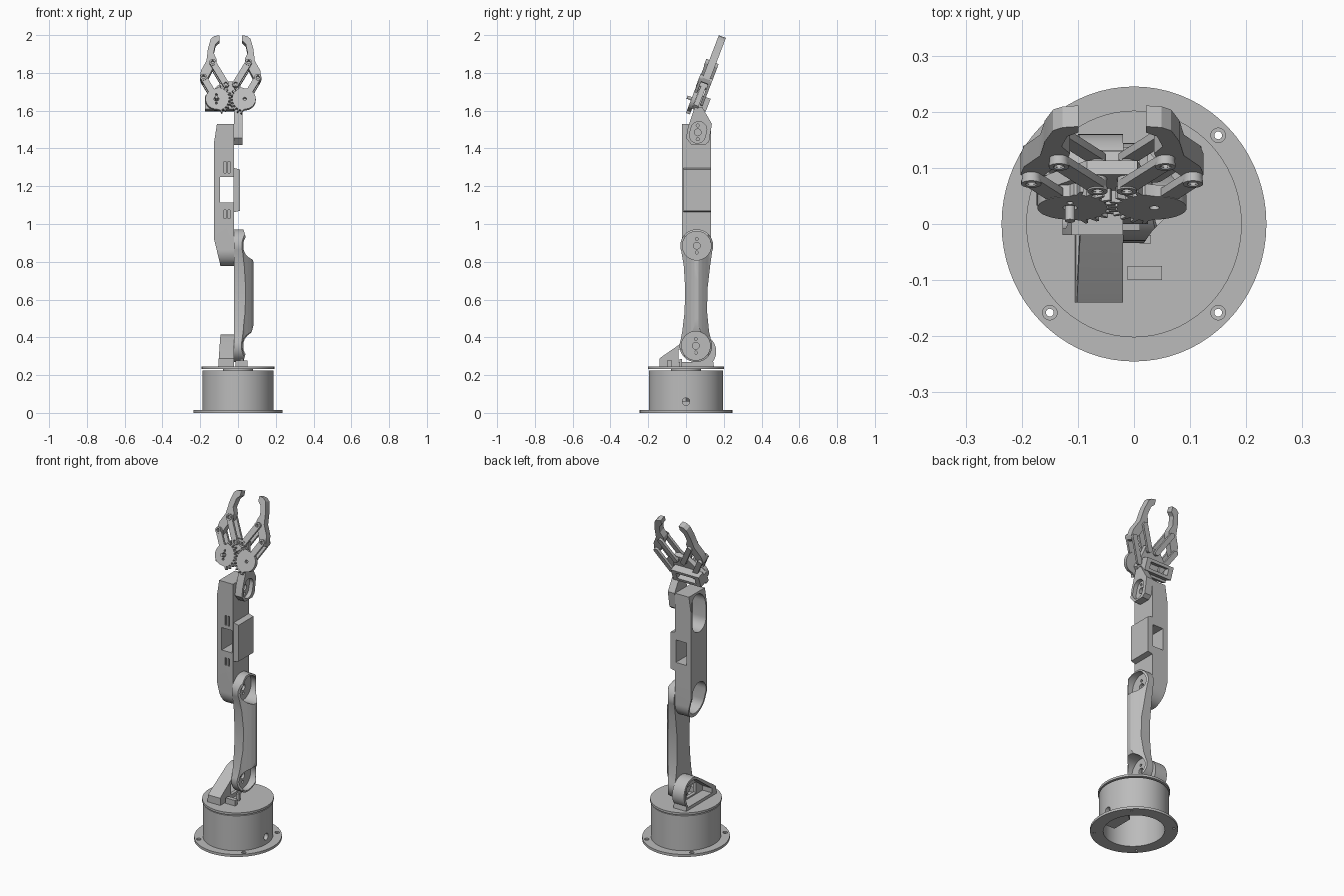
import bpy, bmesh
from math import sin, cos, pi, radians, atan2
from mathutils import Matrix, Vector

cube = bpy.data.objects.get("Cube")
if cube:
    bpy.data.objects.remove(cube, do_unlink=True)

grey = bpy.data.materials.new("light_grey")
grey.use_nodes = True
COLOUR = (0.5, 0.5, 0.5, 1)
grey.diffuse_color = COLOUR
grey.node_tree.nodes["Principled BSDF"].inputs["Base Color"].default_value = COLOUR


def frame(a, b, c, origin=(0, 0, 0)):
    return Matrix.Translation(origin) @ Matrix((a, b, c)).transposed().to_4x4()


# Drawing planes: top, side (y, z, depth x), front (x, z, depth -y), tilted gripper
TILT = radians(21)
S, C = sin(TILT), cos(TILT)
TOP = Matrix.Identity(4)
SIDE = frame((0, 1, 0), (0, 0, 1), (1, 0, 0))
FRONT = frame((1, 0, 0), (0, 0, 1), (0, -1, 0))
GRIP = frame((1, 0, 0), (0, S, C), (0, -C, S), (-0.039, 0.042, 1.6))


def prism(name, pts, lo, hi, plane=TOP):
    bm = bmesh.new()
    face = bm.faces.new([bm.verts.new((a, b, lo)) for a, b in pts])
    new = bmesh.ops.extrude_face_region(bm, geom=[face])["geom"]
    bmesh.ops.translate(bm, vec=(0, 0, hi - lo), verts=[g for g in new if isinstance(g, bmesh.types.BMVert)])
    bm.transform(plane)
    bmesh.ops.recalc_face_normals(bm, faces=bm.faces)
    mesh = bpy.data.meshes.new(name)
    bm.to_mesh(mesh)
    bm.free()
    mesh.materials.append(grey)
    ob = bpy.data.objects.new(name, mesh)
    bpy.context.collection.objects.link(ob)
    return ob


def carve(ob, cutters, operation='DIFFERENCE'):
    for cutter in cutters:
        mod = ob.modifiers.new("cut", 'BOOLEAN')
        mod.operation, mod.solver, mod.object = operation, 'EXACT', cutter
    old = ob.data
    graph = bpy.context.evaluated_depsgraph_get()
    graph.update()
    mesh = bpy.data.meshes.new_from_object(ob.evaluated_get(graph))
    ob.modifiers.clear()
    ob.data = mesh
    mesh.name = old.name
    bpy.data.meshes.remove(old)
    for cutter in cutters:
        bpy.data.meshes.remove(cutter.data)
    return ob


def arc(cx, cy, r, start=0, end=360, n=40, ry=None):
    steps = n if end - start == 360 else n + 1
    angles = [radians(start + (end - start) * i / n) for i in range(steps)]
    return [(cx + r * cos(t), cy + (ry or r) * sin(t)) for t in angles]


def rect(x0, x1, y0, y1):
    return [(x0, y0), (x1, y0), (x1, y1), (x0, y1)]


def slot(p, q, r):
    a = atan2(q[1] - p[1], q[0] - p[0]) * 180 / pi
    return arc(*q, r, a - 90, a + 90, 14) + arc(*p, r, a + 90, a + 270, 14)


def cutter(pts, lo, hi, plane=TOP):
    return prism("cutter", pts, lo, hi, plane)


def horn_holes(y, z):
    spots = [(0, 0, 0.018), (0, 0.036, 0.008), (0, -0.036, 0.008)]
    return [cutter(arc(y + a, z + b, r, n=16), -0.1, 0.1, SIDE) for a, b, r in spots]


# Base: flange with countersunk holes, hollow drum, turntable
flange = prism("base_flange", arc(0, 0, 0.236, n=72, ry=0.245), 0, 0.015)
cuts = [cutter(arc(0, 0, 0.165, n=64, ry=0.172), -0.1, 0.1)]
for i in (-1, 1):
    for j in (-1, 1):
        cuts.append(cutter(arc(0.15 * i, 0.158 * j, 0.007, n=16), -0.1, 0.1))
        cuts.append(cutter(arc(0.15 * i, 0.158 * j, 0.013, n=20), 0.007, 0.1))
carve(flange, cuts)
drum = prism("base_drum", arc(0, 0, 0.188, n=72, ry=0.197), 0.012, 0.225)
carve(drum, [cutter(arc(0, 0, 0.165, n=64, ry=0.172), -0.1, 0.205),
             cutter(arc(0, 0.06, 0.02, n=20), 0.1, 0.3, SIDE)])
prism("turntable_hub", arc(0, 0, 0.08), 0.22, 0.24)
prism("turntable", arc(0, 0, 0.192, n=72, ry=0.202), 0.232, 0.245)
prism("base_servo_mount", [(0.03, -0.13), (0.1, -0.13), (0.15, -0.07), (0.15, 0), (0.08, 0.04), (0.03, 0)], 0.06, 0.21)

# Shoulder bracket with a servo pocket facing the right
hood = [(0.148, 0.243), (-0.14, 0.243), (-0.14, 0.288), (-0.12, 0.303)]
hood += arc(0.07, 0.325, 0.09, 125, -35, 24)
bracket = prism("shoulder_bracket", hood, -0.108, -0.02, SIDE)
carve(bracket, [cutter([(-0.108, 0.2), (-0.092, 0.43), (0, 0.43), (0, 0.2)], -0.5, 0.5, FRONT)], 'INTERSECT')
pocket = [(0.13, 0.262), (-0.1, 0.262), (-0.1, 0.29)] + arc(0.07, 0.325, 0.075, 125, -25, 24)
carve(bracket, [cutter(pocket, -0.2, -0.04, SIDE),
                cutter(rect(-0.04, 0.05, 0.27, 0.335), -0.2, 0, SIDE)])
prism("cable_clip", rect(-0.012, 0.05, -0.1, -0.075), 0.244, 0.278)
prism("clip_post", rect(0.01, 0.03, -0.035, -0.02), 0.244, 0.285)

# Lower arm: two round ends joined by a concave waist with rounded outer edges
LOW, ELBOW = (0.052, 0.355), (0.057, 0.885)
outline = arc(*ELBOW, 0.087, -20, 200, 32)
outline += [(-0.012, 0.78), (-0.004, 0.65), (-0.008, 0.53), (-0.02, 0.43)]
outline += arc(*LOW, 0.086, 160, 380, 32)
outline += [(0.122, 0.43), (0.112, 0.53), (0.113, 0.65), (0.128, 0.78)]
lower_arm = prism("lower_arm", outline, -0.02, 0.082, SIDE)
taper = [(-0.02, 0.2), (0.01, 0.2), (0.035, 0.295), (0.081, 0.46), (0.081, 0.8), (0.03, 0.968), (0.03, 1.05), (-0.02, 1.05)]
half = [(-0.1, 0.1), (0.017, 0.09), (0.032, 0.068), (0.052, 0.048), (0.07, 0.028), (0.081, 0.01)]
section = [(x, 0.055 - w) for x, w in half] + [(x, 0.055 + w) for x, w in reversed(half)]
carve(lower_arm, [cutter(taper, -0.5, 0.5, FRONT), cutter(section, 0.1, 1.2)], 'INTERSECT')
cuts = []
for y, z in (LOW, ELBOW):
    cuts += [cutter(arc(y, z, 0.076), -0.005, 0.3, SIDE)] + horn_holes(y, z)
carve(lower_arm, cuts)

# Forearm: box arm with rounded elbow, window and two pockets facing the right
outline = rect(-0.02, 0.132, 1.0, 1.53)[1:3] + [(-0.02, 1.53)]
outline += arc(0.056, 0.865, 0.076, 180, 360, 28, ry=0.087)
forearm = prism("forearm", outline, -0.127, -0.02, SIDE)
taper = [(-0.02, 0.7), (-0.085, 0.7), (-0.095, 0.79), (-0.127, 0.92), (-0.127, 1.43), (-0.11, 1.54), (-0.02, 1.54)]
carve(forearm, [cutter(taper, -0.5, 0.5, FRONT)], 'INTERSECT')
cuts = [cutter(slot((0.056, 0.865), (0.056, 0.93), 0.065), -0.3, -0.038, SIDE),
        cutter(slot((0.056, 1.36), (0.056, 1.455), 0.064), -0.3, -0.038, SIDE),
        cutter(rect(-0.095, -0.025, 1.115, 1.25), -0.5, 0.5, FRONT)]
for x in (-0.073, -0.052):
    cuts.append(cutter(rect(x, x + 0.01, 1.27, 1.33), 0.008, 0.1, FRONT))
    cuts.append(cutter(rect(x, x + 0.01, 1.03, 1.075), 0.008, 0.1, FRONT))
carve(forearm, cuts)
prism("forearm_cover", [(-0.022, 1.297), (-0.022, 1.062), (0.011, 1.07), (0.011, 1.288)], -0.132, 0.012, FRONT)

# Wrist bracket
outline = [(0.045, 1.615), (0.085, 1.62), (0.137, 1.53), (0.122, 1.435), (0.1, 1.418), (0.03, 1.418), (0, 1.455), (0.01, 1.51)]
wrist = prism("wrist_bracket", outline, -0.02, 0.025, SIDE)
carve(wrist, [cutter(slot((0.06, 1.47), (0.068, 1.5), 0.042), 0, 0.3, SIDE)] + horn_holes(0.062, 1.485))

# Palm plate with servo frame behind it
palm = [(-0.135, 0.005), (0.05, 0.005), (0.075, 0.03), (0.045, 0.16), (-0.045, 0.16), (-0.135, 0.07)]
prism("palm_plate", palm, -0.015, 0.012, GRIP)
servo_frame = prism("servo_frame", rect(-0.135, 0.05, 0.018, 0.09), -0.06, -0.014, GRIP)
carve(servo_frame, [cutter(rect(-0.105, 0.02, 0.035, 0.073), -0.2, -0.02, GRIP)])

# Gripper halves, mirrored about the palm centre
GEAR, HUB, OUTER, INNER = (0.075, 0.054), (0.026, 0.14), (0.144, 0.177), (0.095, 0.262)
FINGER = [(0.06, 0.42), (0.088, 0.415), (0.105, 0.4), (0.12, 0.345), (0.128, 0.275), (0.157, 0.22),
          (0.163, 0.18), (0.154, 0.158), (0.136, 0.155), (0.122, 0.175), (0.098, 0.225), (0.08, 0.255),
          (0.075, 0.285), (0.09, 0.32), (0.08, 0.37), (0.06, 0.39)]
TEETH = 10
for side, label in ((1, "left"), (-1, "right")):
    def flip(pts):
        return [(side * a, b) for a, b in pts]

    def hole(p, r=0.009):
        return cutter(flip(arc(*p, r, n=14)), 0.014, 0.06, GRIP)

    prism(label + "_finger", flip(FINGER), -0.02, 0.02, GRIP)

    # Sector gear with teeth towards the centre
    step = 160 / TEETH
    gear = arc(*GEAR, 0.058, -90, 90, 28)
    for k in range(TEETH):
        start = 100 + step * (k + (0.25 if side > 0 else -0.25))
        for turn, r in ((0, 0.066), (0.3, 0.066), (0.42, 0.082), (0.68, 0.082), (0.8, 0.066)):
            t = radians(start + step * turn)
            gear.append((GEAR[0] + r * cos(t), GEAR[1] + r * sin(t)))
    gear_ob = prism(label + "_gear", flip(gear), 0.013, 0.035, GRIP)
    cuts = [hole(GEAR)]
    if side < 0:
        cuts = [hole(GEAR, 0.013)] + [hole((GEAR[0], GEAR[1] + d), 0.006) for d in (-0.024, 0.024)]
    carve(gear_ob, cuts)

    # Link bars in front of and behind the finger
    for p, q, name in ((GEAR, OUTER, "drive_link"), (HUB, INNER, "guide_link")):
        away = (Vector(q) - Vector(p)).normalized() * 0.045
        begin = tuple(Vector(p) + away) if p == GEAR else p
        link = prism(label + "_front_" + name, flip(slot(begin, q, 0.017)), 0.019, 0.034, GRIP)
        carve(link, [hole(q)] + ([hole(p)] if p == HUB else []))
        prism(label + "_back_" + name, flip(slot(p, q, 0.015)), -0.034, -0.019, GRIP)
        for spot in (p, q):
            if spot != GEAR:
                boss = prism(label + "_joint_boss", flip(arc(*spot, 0.018, n=20)), 0.03, 0.037, GRIP)
                carve(boss, [hole(spot, 0.01)])
    prism(label + "_hub_post", flip(arc(*HUB, 0.017, n=20)), -0.02, 0.02, GRIP)

# Smooth round walls, keep edges crisp
for ob in bpy.context.scene.objects:
    ob.select_set(ob.type == 'MESH')
bpy.context.view_layer.objects.active = lower_arm
bpy.ops.object.shade_smooth_by_angle(angle=radians(30))
